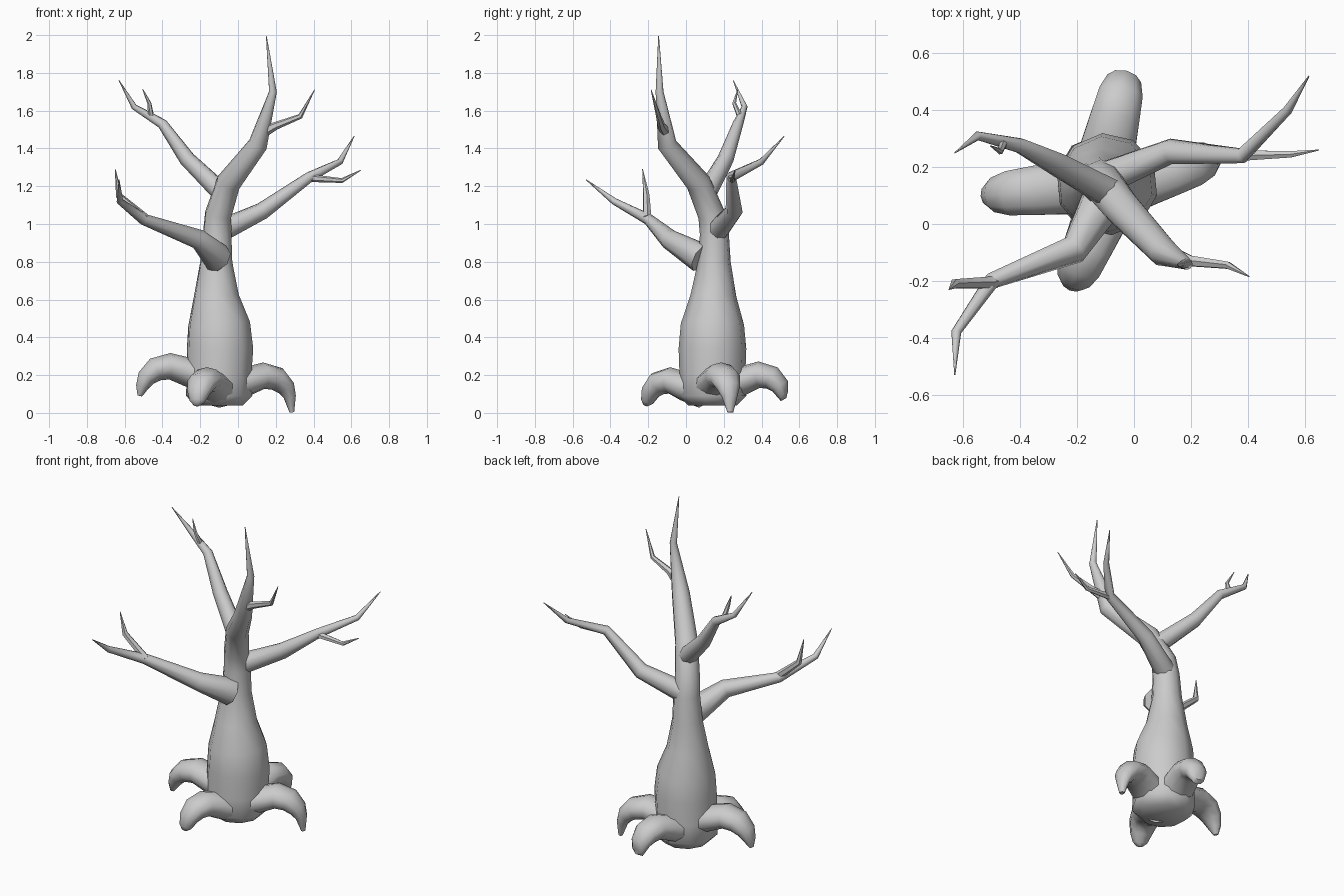
import bpy, bmesh, math
from mathutils import Vector

cube = bpy.data.objects.get("Cube")
if cube:
    bpy.data.objects.remove(cube)

# One bark colour for the whole tree
bark = bpy.data.materials.new("grey_bark")
bark.use_nodes = True
GREY = (0.6, 0.6, 0.6, 1)
bark.diffuse_color = GREY
bark.node_tree.nodes["Principled BSDF"].inputs["Base Color"].default_value = GREY


def limb(name, path, sides=8, flat=1.0):
    """Tapered tube through (x, y, z, radius) points; flat squeezes its height."""
    pts = [Vector(p[:3]) for p in path]
    hint = (pts[-1] - pts[0]).cross(Vector((0, 0, 1))).normalized()
    bm = bmesh.new()
    rings = []
    for i, p in enumerate(pts):
        before = (p - pts[max(i - 1, 0)]).normalized()
        after = (pts[min(i + 1, len(pts) - 1)] - p).normalized()
        along = (before + after).normalized()
        side = (hint - along * hint.dot(along)).normalized()
        up = side.cross(along)
        ring = []
        for k in range(sides):
            a = math.tau * (k + 0.5) / sides
            offset = side * math.cos(a) + up * math.sin(a) * flat
            ring.append(bm.verts.new(p + offset * path[i][3]))
        rings.append(ring)
    for low, high in zip(rings, rings[1:]):
        for k in range(sides):
            n = (k + 1) % sides
            bm.faces.new((low[k], low[n], high[n], high[k]))
    bm.faces.new(rings[0])
    bm.faces.new(rings[-1])
    bmesh.ops.recalc_face_normals(bm, faces=bm.faces)
    mesh = bpy.data.meshes.new(name)
    bm.to_mesh(mesh)
    bm.free()
    mesh.materials.append(bark)
    obj = bpy.data.objects.new(name, mesh)
    bpy.context.collection.objects.link(obj)
    bpy.ops.object.select_all(action="DESELECT")
    obj.select_set(True)
    bpy.context.view_layer.objects.active = obj
    bpy.ops.object.shade_smooth_by_angle(angle=math.radians(50))
    return obj


TIP = 0.002

# Bottle-shaped trunk running on into the tallest branch
limb("trunk", [
    (-0.10, 0.14, 0.04, 0.13), (-0.10, 0.14, 0.09, 0.18),
    (-0.10, 0.14, 0.20, 0.175), (-0.095, 0.14, 0.34, 0.18),
    (-0.10, 0.14, 0.47, 0.168), (-0.115, 0.145, 0.62, 0.122),
    (-0.115, 0.15, 0.80, 0.087), (-0.11, 0.15, 0.95, 0.077),
    (-0.105, 0.135, 1.05, 0.072), (-0.05, 0.065, 1.22, 0.066),
    (0.105, -0.10, 1.42, 0.052), (0.185, -0.14, 1.70, 0.021),
    (0.15, -0.145, 1.995, TIP)], sides=10)
limb("top_twig", [
    (0.14, -0.11, 1.49, 0.03), (0.20, -0.13, 1.52, 0.021),
    (0.33, -0.145, 1.57, 0.014), (0.405, -0.185, 1.71, TIP)], sides=6)

# Upper right branch
limb("upper_right_branch", [
    (-0.07, 0.10, 1.15, 0.055), (-0.27, 0.21, 1.345, 0.043),
    (-0.40, 0.275, 1.53, 0.028), (-0.55, 0.31, 1.62, 0.016),
    (-0.63, 0.25, 1.76, TIP)])
limb("upper_right_twig", [
    (-0.46, 0.285, 1.57, 0.016), (-0.47, 0.255, 1.64, 0.011),
    (-0.505, 0.275, 1.715, TIP)], sides=6)

# Left branch with its fork
limb("left_branch", [
    (-0.08, 0.17, 0.97, 0.06), (0.13, 0.255, 1.07, 0.046),
    (0.38, 0.24, 1.25, 0.028), (0.54, 0.40, 1.33, 0.017),
    (0.615, 0.52, 1.465, TIP)])
limb("left_twig", [
    (0.36, 0.24, 1.245, 0.022), (0.55, 0.245, 1.23, 0.013),
    (0.65, 0.26, 1.285, TIP)], sides=6)

# Front right branch with its fork
limb("front_right_branch", [
    (-0.11, 0.08, 0.82, 0.08), (-0.21, -0.09, 0.92, 0.053),
    (-0.50, -0.20, 1.025, 0.03), (-0.625, -0.38, 1.12, 0.018),
    (-0.63, -0.53, 1.235, TIP)])
limb("front_right_twig", [
    (-0.49, -0.205, 1.03, 0.024), (-0.63, -0.21, 1.15, 0.018),
    (-0.65, -0.23, 1.29, TIP)], sides=6)

# Four claw-like roots: arch outward, then hook down to a blunt tip.
# Profile: share of reach, height below the arch top, half width
ROOT = [(0.0, 0.13, 0.11), (0.32, 0.10, 0.098), (0.58, 0.068, 0.09),
        (0.78, 0.085, 0.082), (0.91, 0.13, 0.064), (0.97, 0.18, 0.042)]


def root(name, start, end, top, tip_z):
    a, b = Vector(start), Vector(end)
    path = [(*a.lerp(b, t), top - drop, width) for t, drop, width in ROOT]
    path.append((*b, tip_z, 0.016))
    limb(name, path, sides=10, flat=0.78)


root("right_root", (-0.14, 0.14), (-0.52, 0.10), 0.315, 0.09)
root("left_root", (-0.07, 0.12), (0.285, 0.235), 0.265, 0.003)
root("back_root", (-0.11, 0.19), (-0.03, 0.53), 0.27, 0.09)
root("front_root", (-0.09, 0.09), (-0.22, -0.215), 0.24, 0.04)
